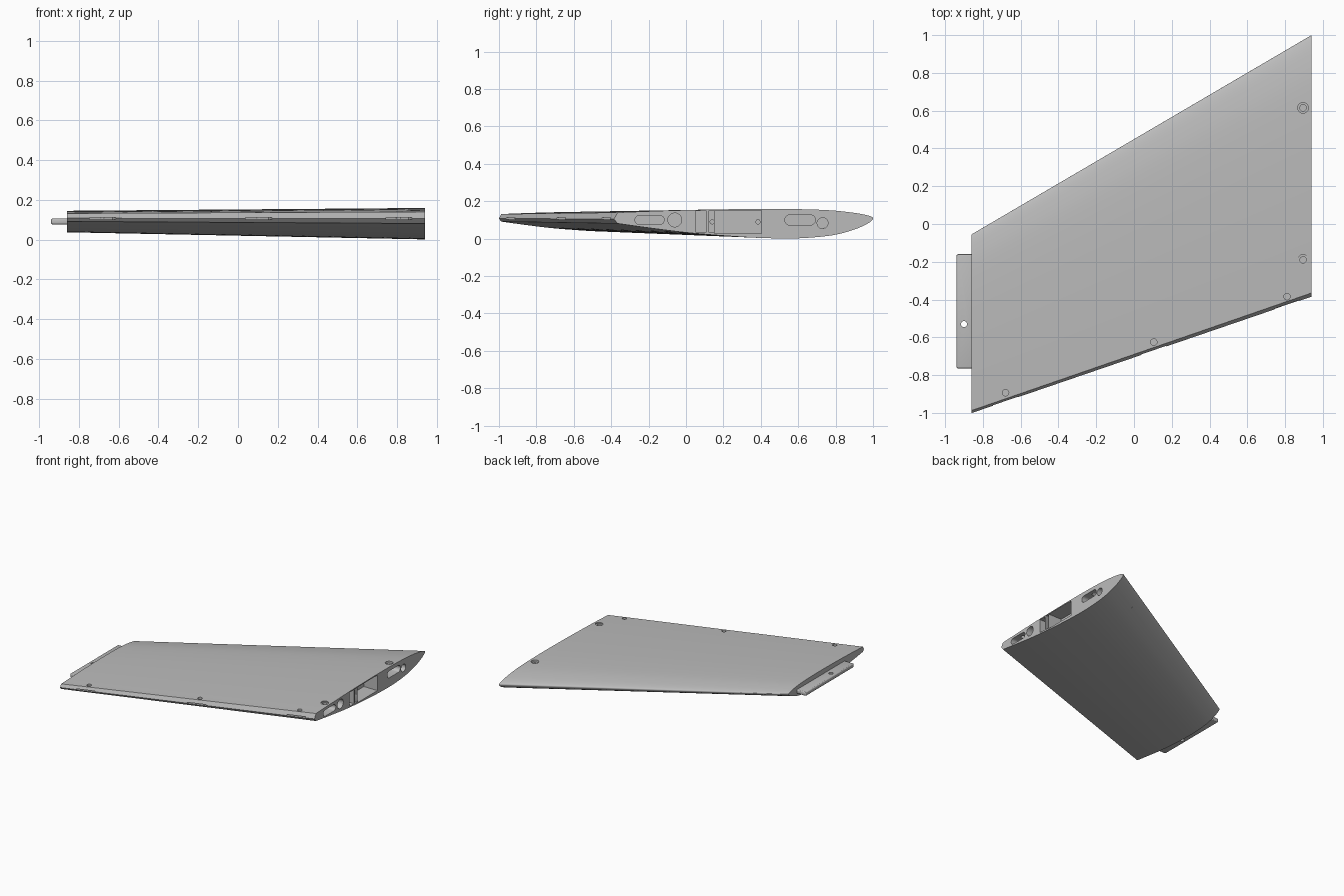
import bpy, bmesh, math
from mathutils import Vector, Matrix

cube = bpy.data.objects.get("Cube")
if cube:
    bpy.data.objects.remove(cube, do_unlink=True)

grey = bpy.data.materials.new("plain grey")
grey.use_nodes = True
grey.diffuse_color = (0.5, 0.5, 0.5, 1)
grey.node_tree.nodes["Principled BSDF"].inputs["Base Color"].default_value = (0.5, 0.5, 0.5, 1)

ROOT_X, TIP_X = 0.94, -0.86
TAPER = 0.683


def make_object(name, bm):
    bmesh.ops.recalc_face_normals(bm, faces=bm.faces)
    mesh = bpy.data.meshes.new(name)
    bm.to_mesh(mesh)
    bm.free()
    mesh.materials.append(grey)
    obj = bpy.data.objects.new(name, mesh)
    bpy.context.collection.objects.link(obj)
    return obj


def loft(name, start, end):
    """Solid between two matching closed loops of points."""
    bm = bmesh.new()
    a = [bm.verts.new(p) for p in start]
    b = [bm.verts.new(p) for p in end]
    for i in range(len(a)):
        j = (i + 1) % len(a)
        bm.faces.new((a[i], a[j], b[j], b[i]))
    bm.faces.new(a)
    bm.faces.new(b)
    return make_object(name, bm)


def smooth_curve(points, steps=5):
    """Catmull-Rom curve through the given points."""
    pts = [Vector(p) for p in points]
    pts = [2 * pts[0] - pts[1]] + pts + [2 * pts[-1] - pts[-2]]
    out = []
    for p0, p1, p2, p3 in zip(pts, pts[1:], pts[2:], pts[3:]):
        for s in range(steps):
            t = s / steps
            out.append(0.5 * (2 * p1 + (p2 - p0) * t + (2 * p0 - 5 * p1 + 4 * p2 - p3) * t ** 2
                              + (3 * p1 - p0 - 3 * p2 + p3) * t ** 3))
    return out + [pts[-2]]


def slot(u, v, half, r):
    """Rounded slot outline, or a circle when half is zero."""
    n = 16
    return [(u + math.copysign(half, math.cos(a)) + r * math.cos(a), v + r * math.sin(a))
            for a in ((i + 0.5) * math.pi / n for i in range(2 * n))]


def box(u0, u1, v0, v1):
    return [(u0, v0), (u1, v0), (u1, v1), (u0, v1)]


def prism(name, outline, lo, hi, axis):
    place = (lambda p, d: (d, p[0], p[1])) if axis == "x" else (lambda p, d: (p[0], p[1], d))
    return loft(name, [place(p, lo) for p in outline], [place(p, hi) for p in outline])


def cut(target, cutter):
    cutter.hide_render = True
    mod = target.modifiers.new("cut", "BOOLEAN")
    mod.operation, mod.solver, mod.object = "DIFFERENCE", "EXACT", cutter
    bpy.context.view_layer.objects.active = target
    bpy.ops.object.modifier_apply(modifier=mod.name)
    bpy.data.objects.remove(cutter, do_unlink=True)


def finish(obj):
    bpy.ops.object.select_all(action="DESELECT")
    obj.select_set(True)
    bpy.context.view_layer.objects.active = obj
    bpy.ops.object.shade_smooth_by_angle(angle=math.radians(25))


# Wing panel: airfoil at the root, tapered and swept to the tip
airfoil = smooth_curve([(-0.365, 0.14), (-0.1, 0.15), (0.2, 0.157), (0.5, 0.159), (0.75, 0.153),
                        (0.9, 0.138), (0.98, 0.122), (1.0, 0.107), (0.975, 0.083), (0.9, 0.049),
                        (0.78, 0.018), (0.6, 0.002), (0.4, 0.004), (0.2, 0.016), (0, 0.033),
                        (-0.2, 0.058), (-0.365, 0.081)])
airfoil.append(Vector((-0.385, 0.105)))
root = [(ROOT_X, p.x, p.y) for p in airfoil]
tip = [(TIP_X, -0.055 + (p.x - 1) * TAPER, 0.114 + (p.y - 0.114) * TAPER) for p in airfoil]
wing = loft("wing_panel", root, tip)

# Openings in the root face: outline and depth
openings = [(slot(-0.195, 0.1, 0.053, 0.025), 0.1),
            (slot(0.61, 0.1, 0.055, 0.027), 0.1),
            (slot(-0.06, 0.1, 0, 0.037), 0.3),
            (slot(0.73, 0.083, 0, 0.029), 0.3),
            (box(0.052, 0.11, 0.037, 0.148), 0.12),
            (box(0.122, 0.15, 0.034, 0.15), 0.02),
            (box(0.152, 0.405, 0.028, 0.15), 0.12)]
for outline, depth in openings:
    cut(wing, prism("root_cutter", outline, ROOT_X - depth, ROOT_X + 0.05, "x"))
for y in (0.14, 0.385):
    cut(wing, prism("pin_cutter", slot(y, 0.09, 0, 0.011), ROOT_X - 0.18, ROOT_X + 0.05, "x"))

# Countersunk screw holes over the root slots
for y in (0.615, -0.19):
    cut(wing, prism("head_cutter", slot(0.895, y, 0, 0.028), 0.14, 0.3, "z"))
    cut(wing, prism("screw_cutter", slot(0.895, y, 0, 0.017), 0.1, 0.3, "z"))

# Hinge slots in the trailing edge with a pin hole above each
slope = 0.615 / 1.8
for x in (0.81, 0.105, -0.68):
    edge = -0.385 + (x - ROOT_X) * slope
    hinge = prism("hinge_cutter", box(-0.07, 0.07, -0.03, 0.055), 0.102, 0.112, "z")
    hinge.matrix_world = Matrix.Translation((x, edge, 0)) @ Matrix.Rotation(math.atan(slope), 4, "Z")
    bpy.context.view_layer.update()
    cut(wing, hinge)
    cut(wing, prism("hinge_pin_cutter", slot(x, edge + 0.045, 0, 0.017), 0.107, 0.3, "z"))
finish(wing)

# Tip tongue with rounded edges and a through hole
tongue = prism("tip_tongue", box(-0.94, -0.82, -0.765, -0.16), 0.075, 0.107, "z")
bevel = tongue.modifiers.new("round", "BEVEL")
bevel.width, bevel.segments = 0.01, 3
bpy.context.view_layer.objects.active = tongue
bpy.ops.object.modifier_apply(modifier=bevel.name)
cut(tongue, prism("tongue_cutter", slot(-0.9, -0.53, 0, 0.016), 0, 0.2, "z"))
finish(tongue)
